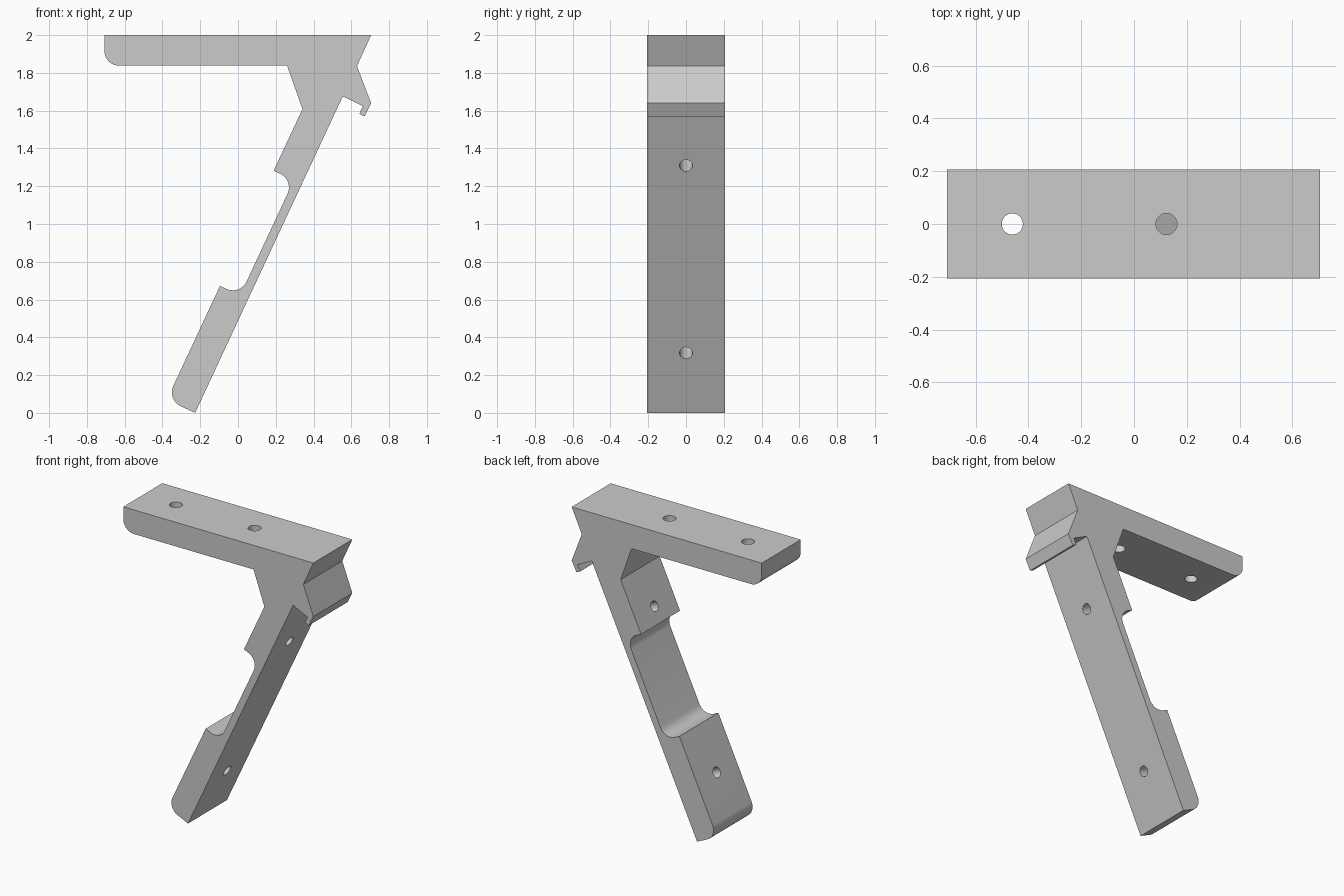
import bpy, bmesh, math
from mathutils import Vector

cube = bpy.data.objects.get("Cube")
if cube:
    bpy.data.objects.remove(cube, do_unlink=True)

grey = bpy.data.materials.new("plain grey")
grey.use_nodes = True
GREY = (0.6, 0.6, 0.6, 1)
grey.diffuse_color = GREY
grey.node_tree.nodes["Principled BSDF"].inputs["Base Color"].default_value = GREY

HALF_WIDTH = 0.207
ALONG = Vector((math.sin(math.radians(25)), math.cos(math.radians(25))))  # up the leg
ACROSS = Vector((-ALONG.y, ALONG.x))                                      # towards its inner face
HEEL = Vector((-0.227, 0.0))


def leg(up, out):
    """Point in the tilted leg's own frame."""
    return HEEL + ALONG * up + ACROSS * out


def fillet(prev, corner, nxt, radius, steps=10):
    """Round a profile corner with an arc."""
    a, b = (prev - corner).normalized(), (nxt - corner).normalized()
    half = a.angle(b) / 2
    centre = corner + (a + b).normalized() * radius / math.sin(half)
    start = corner + a * radius / math.tan(half) - centre
    end = corner + b * radius / math.tan(half) - centre
    sweep = start.angle(end)
    return [centre + (start * math.sin((1 - i / steps) * sweep)
                      + end * math.sin(i / steps * sweep)) / math.sin(sweep)
            for i in range(steps + 1)]


# Side profile: (point, corner radius)
V = Vector
R = 0.08
corners = [
    # top arm and notched end with the small hook
    (V((-0.708, 2.0)), 0), (V((0.705, 2.0)), 0), (V((0.63, 1.836)), 0),
    (V((0.705, 1.64)), 0), (V((0.67, 1.57)), 0), (V((0.642, 1.583)), 0),
    (V((0.661, 1.624)), 0), (V((0.555, 1.676)), 0),
    # leg with the recess on its inner face
    (leg(0, 0), 0), (leg(0, 0.165), R),
    (leg(0.665, 0.165), 0), (leg(0.665, 0.047), R),
    (leg(1.338, 0.047), R), (leg(1.338, 0.165), 0),
    (leg(1.698, 0.165), 0),
    # underside of the arm
    (V((0.26, 1.838)), 0), (V((-0.708, 1.838)), R),
]
outline = []
for i, (p, radius) in enumerate(corners):
    if radius:
        outline += fillet(corners[i - 1][0], p, corners[(i + 1) % len(corners)][0], radius)
    else:
        outline.append(p)

bm = bmesh.new()
face = bm.faces.new([bm.verts.new((p.x, -HALF_WIDTH, p.y)) for p in outline])
ext = bmesh.ops.extrude_face_region(bm, geom=[face])
bmesh.ops.translate(bm, vec=(0, 2 * HALF_WIDTH, 0),
                    verts=[g for g in ext["geom"] if isinstance(g, bmesh.types.BMVert)])
bmesh.ops.recalc_face_normals(bm, faces=bm.faces)
mesh = bpy.data.meshes.new("bracket")
bm.to_mesh(mesh)
bm.free()
bracket = bpy.data.objects.new("bracket", mesh)
bpy.context.collection.objects.link(bracket)
mesh.materials.append(grey)


def drill(x, z, direction, radius):
    """Cut a screw hole through the bracket."""
    bpy.ops.mesh.primitive_cylinder_add(vertices=32, radius=radius, depth=0.28, location=(x, 0, z))
    cutter = bpy.context.object
    cutter.rotation_euler = (0, math.atan2(direction.x, direction.y), 0)
    cutter.data.materials.append(grey)
    bpy.context.view_layer.update()
    mod = bracket.modifiers.new("hole", 'BOOLEAN')
    mod.operation = 'DIFFERENCE'
    mod.solver = 'EXACT'
    mod.object = cutter
    bpy.context.view_layer.objects.active = bracket
    bpy.ops.object.modifier_apply(modifier=mod.name)
    bpy.data.objects.remove(cutter, do_unlink=True)


# Screw holes: two in the arm, two in the leg
for x in (-0.461, 0.123):
    drill(x, 1.92, V((0, 1)), 0.04)
for up in (0.35, 1.445):
    centre = leg(up, 0.0825)
    drill(centre.x, centre.y, ACROSS, 0.034)

bpy.ops.object.select_all(action='DESELECT')
bracket.select_set(True)
bpy.context.view_layer.objects.active = bracket
bpy.ops.object.shade_smooth_by_angle(angle=math.radians(25))
